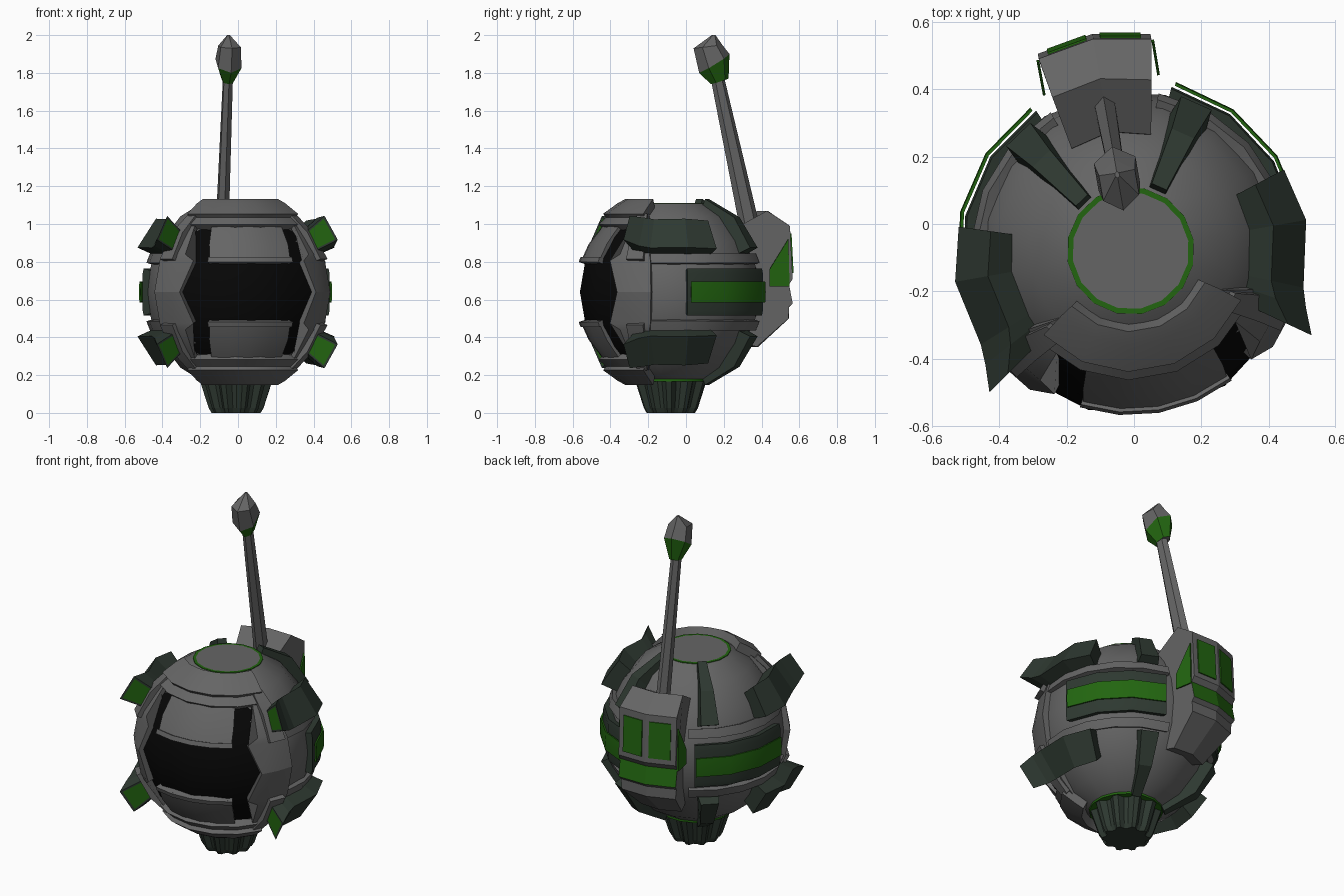
import bpy, bmesh, math
from math import sin, cos, radians, pi
from mathutils import Matrix, Vector

cube = bpy.data.objects.get("Cube")
if cube:
    bpy.data.objects.remove(cube, do_unlink=True)


def material(name, rgb):
    m = bpy.data.materials.new(name)
    m.use_nodes = True
    m.diffuse_color = (*rgb, 1)
    m.node_tree.nodes["Principled BSDF"].inputs["Base Color"].default_value = (*rgb, 1)
    return m


GREY = material("grey metal", (.13, .13, .13))
DARK = material("dark green metal", (.027, .04, .03))
GREEN = material("bright green", (.016, .13, .005))
BLACK = material("black glass", (.002, .002, .002))

# Everything is built around the ball centre, then turned and lifted into place
PLACE = Matrix.Translation((-.01, -.08, .64)) @ Matrix.Rotation(radians(10), 4, 'Z')


def loft(name, rings, mats, rule=None, caps=(0, 0), smooth=True):
    """Skin closed rings of points; rule(band, side) picks the material slot."""
    bm = bmesh.new()
    rows = [[bm.verts.new(p) for p in ring] for ring in rings]
    n = len(rows[0])
    for i in range(len(rows) - 1):
        for j in range(n):
            k = (j + 1) % n
            f = bm.faces.new((rows[i][j], rows[i][k], rows[i + 1][k], rows[i + 1][j]))
            f.material_index = rule(i, j) if rule else 0
    for row, slot in zip((rows[0], rows[-1]), caps):
        bm.faces.new(row).material_index = slot
    bmesh.ops.recalc_face_normals(bm, faces=bm.faces)
    bm.transform(PLACE)
    me = bpy.data.meshes.new(name)
    bm.to_mesh(me)
    bm.free()
    for m in mats:
        me.materials.append(m)
    if smooth:
        me.shade_smooth()
        me.set_sharp_from_angle(angle=radians(30))
    ob = bpy.data.objects.new(name, me)
    bpy.context.collection.objects.link(ob)
    return ob


def polar(az, el, r, sx=1, sz=1):
    """Point on the ball; azimuth runs from the front towards the left."""
    a, e = radians(az), radians(el)
    return Vector((sx * r * cos(e) * sin(a), -r * cos(e) * cos(a), sz * r * sin(e)))


def shell(name, mat, rows, r0, r1, n, sx=1, sz=1):
    """Curved slab over the ball; rows are (elevation, start, end azimuth)."""
    rings = []
    for c in range(n + 1):
        line = [(el, a + (b - a) * c / n) for el, a, b in rows]
        rings.append([polar(az, el, r1, sx, sz) for el, az in line] +
                     [polar(az, el, r0, sx, sz) for el, az in reversed(line)])
    return loft(name, rings, [mat])


def circle(r, z, n=16):
    return [(r * sin(2 * pi * i / n), -r * cos(2 * pi * i / n), z) for i in range(n)]


def oval(front, back, w, n=6):
    """Slanted ring from a front (y, z) to a back (y, z) point."""
    f, b = Vector((0, *front)), Vector((0, *back))
    return [(f + b) / 2 + (f - b) / 2 * cos(2 * pi * i / n) +
            Vector((w / 2 * sin(2 * pi * i / n), 0, 0)) for i in range(n)]


def plate(name, mat, pts, direction, t=.008):
    d = Vector(direction) * t
    pts = [Vector(p) for p in pts]
    return loft(name, [[p - d * .2 for p in pts], [p + d * .8 for p in pts]], [mat], smooth=False)


# Ball body with a flat top and a green ring round the top disc
half = [(.475, 0), (.458, .14), (.4, .27), (.3, .40), (.19, .468)]
body = [circle(r, -z) for r, z in reversed(half[1:])] + [circle(r, z) for r, z in half]
loft("ball_body", body, [GREY])
loft("top_ring", [circle(.19, .46), circle(.19, .472), circle(.174, .472)],
     [GREEN, GREY], caps=(0, 1))
loft("bottom_ring", [circle(.2, -.46), circle(.2, -.474)], [GREEN])

# Black visor
shell("visor", BLACK, [(e, -50, 50) for e in (-46, -36, -20, 0, 20, 36, 46)], .44, .489, 4)

SIDES = ((1, "left"), (-1, "right"))
LEVELS = ((1, "upper"), (-1, "lower"))

for sz, level in LEVELS:
    # Visor cover panel with its lip, and the brow of the frame
    shell(level + "_visor_panel", GREY, [(18, -27, 27), (30, -29, 29), (44, -31, 31)], .44, .505, 4, 1, sz)
    shell(level + "_panel_lip", GREY, [(18, -28, 28), (21, -28, 28)], .45, .514, 4, 1, sz)
    shell(level + "_brow_step", GREY, [(43, -55, 55), (52, -55, 55)], .44, .525, 5, 1, sz)
    shell(level + "_brow", GREY, [(49, -56, 56), (59, -57, 57), (64, -57, 57)], .44, .548, 5, 1, sz)

    for sx, side in SIDES:
        tag = level + "_" + side
        # Side frame of the visor, with a raised step
        shell(tag + "_frame", GREY, [(0, 46, 68), (19, 38, 67), (23, 45, 66), (43, 46, 62), (54, 47, 57)],
              .44, .51, 2, sx, sz)
        shell(tag + "_frame_step", GREY, [(19, 52, 63), (36, 51, 62), (51, 48, 58)], .46, .535, 1, sx, sz)
        # Ridge bordering the equator band
        shell(tag + "_ridge", GREY, [(18, 66, 160), (20, 66, 160), (24, 66, 160)], .44, .5, 5, sx, sz)
        # Tapered dark rib on the rear
        rib = []
        for el, w, r in ((67, .03, .535), (46, .045, .55), (26, .062, .535)):
            top, low = polar(146, el, r, sx, sz), polar(146, el, .44, sx, sz)
            across = Vector((cos(radians(146)) * sx, sin(radians(146)), 0))
            rib.append([top - across * w * .8, top + across * w * .8, low + across * w, low - across * w])
        loft(tag + "_rear_rib", rib, [DARK], smooth=False)
        # Dark arm that bends round the side and flares to a green end
        arm = []
        for az, r0, r1, lo, hi in ((108, .44, .565, 24, 42), (90, .44, .58, 24, 42),
                                   (68, .44, .575, 24, 42), (62, .46, .60, 24, 41),
                                   (55, .49, .655, 25, 38)):
            arm.append([polar(az, lo, r0, sx, sz), polar(az, lo, r1, sx, sz),
                        polar(az, hi, r1, sx, sz), polar(az, hi, r0, sx, sz)])
        mid = sum(arm[-1], Vector()) / 4
        arm.append([mid + (p - mid) * .85 for p in arm[-1]])
        loft(tag + "_arm", arm, [DARK, GREEN], caps=(0, 1), smooth=False)

for sx, side in SIDES:
    # Dark side panel with a green stripe
    shell(side + "_side_panel", DARK, [(-14, 90, 156), (-11, 90, 156), (11, 90, 156), (14, 90, 156)],
          .44, .512, 3, sx)
    shell(side + "_side_stripe", GREEN, [(-6, 92, 155), (0, 92, 155), (6, 92, 155)], .511, .52, 3, sx)

# Rear pack: profile points are (y, z, half width), with a shallow centre ridge
pack = [(.33, .34, .12), (.49, .43, .15), (.61, .35, .17), (.625, .07, .17), (.605, .04, .17),
        (.625, -.06, .17), (.605, -.08, .165), (.605, -.14, .16), (.44, -.29, .12), (.3, -.25, .1)]
columns = [[(s * w, y + (.03 if s == 0 else 0), z) for y, z, w in pack] for s in (-1, 0, 1)]
loft("rear_pack", columns, [GREY, GREEN], rule=lambda i, j: int(j == 4), smooth=False)


def pack_back(x, z):
    return (x, .625 - .015 * (z - .07) / .28 + .03 * (1 - abs(x) / .17), z)


for sx, side in SIDES:
    plate(side + "_pack_light", GREEN, [pack_back(sx * x, z) for x, z in
          ((.02, .1), (.14, .1), (.14, .31), (.02, .31))], (sx * .17, .98, .05))
    plate(side + "_pack_side_light", GREEN, [(sx * x, y, z) for x, y, z in
          ((.17, .5, .03), (.17, .5, .12), (.171, .6, .28), (.171, .607, .03))], (sx, 0, 0))

# Antenna rod and head
loft("antenna_rod", [oval((.37, .34), (.475, .36), .07), oval((.218, 1.11), (.288, 1.13), .055)],
     [GREY], smooth=False)
loft("antenna_head", [oval((.215, 1.10), (.31, 1.13), .06), oval((.152, 1.16), (.315, 1.26), .145),
                      oval((.122, 1.29), (.275, 1.31), .125), oval((.22, 1.36), (.24, 1.36), .015)],
     [GREY, GREEN], rule=lambda i, j: int(i == 0), smooth=False)


# Fluted nozzle underneath
def gear(r, z, teeth=10):
    return [(x * k, y * k, z) for (x, y, z), k in
            zip(circle(r, z, teeth * 4), (1, 1, .85, .85) * teeth)]


loft("nozzle", [gear(.195, -.46), gear(.145, -.615), gear(.13, -.64)], [DARK], smooth=False)
loft("nozzle_cap", [circle(.1, -.6), circle(.1, -.64)], [DARK])
